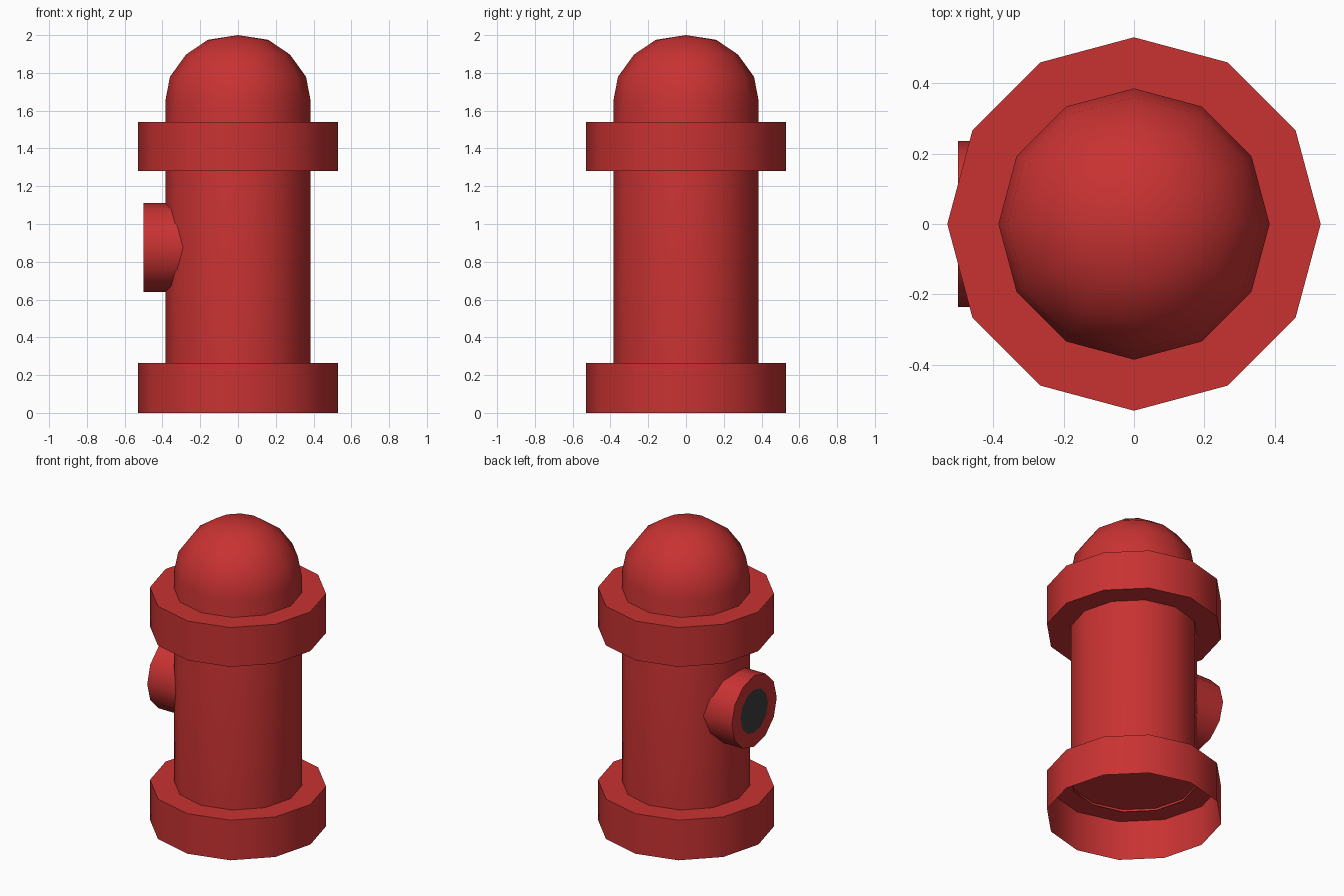
import bpy, bmesh, math
from mathutils import Matrix

if "Cube" in bpy.data.objects:
    bpy.data.objects.remove(bpy.data.objects["Cube"])

SIDES = 12


def material(name, rgb):
    m = bpy.data.materials.new(name)
    m.diffuse_color = (*rgb, 1.0)
    m.use_nodes = True
    m.node_tree.nodes["Principled BSDF"].inputs["Base Color"].default_value = m.diffuse_color
    return m


RED = material("hydrant red", (0.58, 0.032, 0.032))
BLACK = material("outlet black", (0.045, 0.045, 0.045))


def lathe(name, profile, matrix=Matrix(), materials=(RED,), black_from=None):
    """Spin (radius, height) points round z; radius 0 closes to a point.
    Bands from index black_from onwards get the second material."""
    bm = bmesh.new()
    rings = []
    for r, z in profile:
        n = 1 if r == 0 else SIDES
        rings.append([bm.verts.new((r * math.cos(2 * math.pi * i / SIDES),
                                    r * math.sin(2 * math.pi * i / SIDES), z))
                      for i in range(n)])
    for b, (lo, hi) in enumerate(zip(rings, rings[1:])):
        for i in range(SIDES):
            j = (i + 1) % SIDES
            if len(lo) == 1:
                f = bm.faces.new((lo[0], hi[j], hi[i]))
            elif len(hi) == 1:
                f = bm.faces.new((lo[i], lo[j], hi[0]))
            else:
                f = bm.faces.new((lo[i], lo[j], hi[j], hi[i]))
            if black_from is not None and b >= black_from:
                f.material_index = 1
    bm.transform(matrix)
    me = bpy.data.meshes.new(name)
    bm.to_mesh(me)
    bm.free()
    ob = bpy.data.objects.new(name, me)
    bpy.context.collection.objects.link(ob)
    for m in materials:
        me.materials.append(m)
    bpy.ops.object.select_all(action='DESELECT')
    ob.select_set(True)
    bpy.context.view_layer.objects.active = ob
    bpy.ops.object.shade_smooth_by_angle(angle=math.radians(40))
    return ob


# barrel and domed cap in one piece
lathe("barrel_and_dome", [(0.385, 0.25), (0.385, 1.65), (0.36, 1.78),
                          (0.275, 1.897), (0.16, 1.975), (0, 2.0)])

# base flange: hollow, open underneath
lathe("base_flange", [(0.53, 0), (0.53, 0.265), (0, 0.265)])

# upper flange: closed collar
lathe("upper_flange", [(0.385, 1.28), (0.53, 1.28), (0.53, 1.54), (0.385, 1.54)])

# side outlet pointing to -x, with a flush black opening
to_left = Matrix.Translation((0, 0, 0.875)) @ Matrix.Rotation(-math.pi / 2, 4, 'Y')
lathe("side_outlet", [(0.235, 0.27), (0.235, 0.5), (0.143, 0.5), (0, 0.5)],
      to_left, (RED, BLACK), black_from=2)
